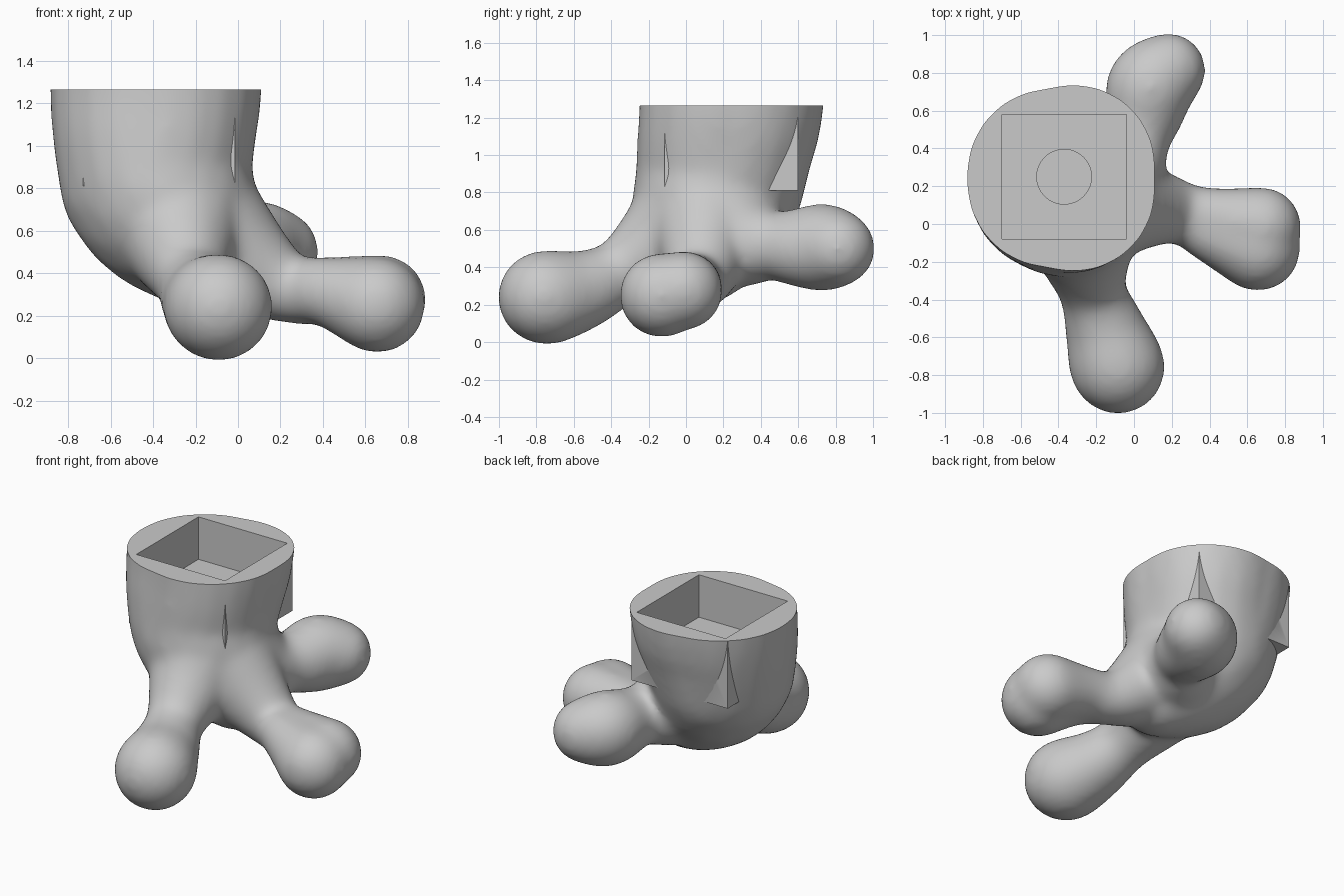
import bpy, bmesh
from mathutils import Vector, Matrix

cube = bpy.data.objects.get("Cube")
if cube:
    bpy.data.objects.remove(cube)

mat = bpy.data.materials.new("plain grey")
mat.use_nodes = True
grey = (0.59, 0.59, 0.59, 1)
mat.diffuse_color = grey
mat.node_tree.nodes["Principled BSDF"].inputs["Base Color"].default_value = grey


def make_object(name, bm):
    mesh = bpy.data.meshes.new(name)
    bm.to_mesh(mesh)
    bm.free()
    mesh.materials.append(mat)
    obj = bpy.data.objects.new(name, mesh)
    bpy.context.collection.objects.link(obj)
    return obj


def box(name, lo, hi):
    lo, hi = Vector(lo), Vector(hi)
    bm = bmesh.new()
    bmesh.ops.create_cube(bm, size=1, matrix=Matrix.Translation((lo + hi) / 2) @ Matrix.Diagonal((*(hi - lo), 1)))
    return make_object(name, bm)


def sweep(bm, keys, steps=8):
    """Run a ball of changing radius along a smooth path of (x, y, z, radius)."""
    pts = [Vector(k) for k in keys]
    pts = [pts[0]] + pts + [pts[-1]]
    for a, b, c, d in zip(pts, pts[1:], pts[2:], pts[3:]):
        for i in range(steps + 1):
            t = i / steps
            p = (2 * b + (c - a) * t + (2 * a - 5 * b + 4 * c - d) * t**2 + (3 * b - a - 3 * c + d) * t**3) / 2
            bmesh.ops.create_icosphere(bm, subdivisions=3, radius=p.w + 0.014, matrix=Matrix.Translation(p.xyz))


def apply_all(obj):
    bpy.context.view_layer.objects.active = obj
    for m in list(obj.modifiers):
        bpy.ops.object.modifier_apply(modifier=m.name)


def boolean(obj, tool, operation):
    m = obj.modifiers.new(operation, 'BOOLEAN')
    m.object, m.operation, m.solver = tool, operation, 'EXACT'
    apply_all(obj)
    bpy.data.objects.remove(tool)


bm = bmesh.new()

# Leg: squarer on the left side, so four nearby sweeps that converge lower down
for dx, dy, r in ((0.062, 0.06, 0.423), (-0.05, 0.022, 0.44)):
    for side in (-1, 1):
        sweep(bm, [(-0.383 + dx, 0.26 + side * dy, 1.7, r + 0.01),
                   (-0.383 + dx, 0.243 + side * dy, 1.27, r),
                   (-0.39 + dx * 0.8, 0.21 + side * dy * 0.8, 1.05, r - 0.01),
                   (-0.392, 0.18, 0.85, 0.44)], steps=6)

# Heel curving down into the palm
sweep(bm, [(-0.392, 0.18, 0.85, 0.44), (-0.33, 0.14, 0.73, 0.41), (-0.21, 0.12, 0.56, 0.31),
           (-0.09, 0.1, 0.43, 0.215)])

# Front toe
sweep(bm, [(-0.29, 0.08, 0.7, 0.34), (-0.265, -0.12, 0.53, 0.245), (-0.22, -0.35, 0.375, 0.168),
           (-0.155, -0.55, 0.28, 0.198), (-0.1, -0.72, 0.242, 0.238), (-0.085, -0.757, 0.24, 0.238)])

# Left toe, with a bulb broader than it is tall
for keys in ([(0.42, 0.03, 0.315, 0.15), (0.675, -0.015, 0.275, 0.2)],
             [(0.42, -0.05, 0.31, 0.15), (0.655, -0.13, 0.25, 0.215)]):
    sweep(bm, [(-0.25, 0.12, 0.7, 0.33), (0.08, 0.09, 0.42, 0.2), (0.25, 0.06, 0.325, 0.15)] + keys)

# Back toe
sweep(bm, [(-0.25, 0.15, 0.7, 0.34), (-0.08, 0.3, 0.54, 0.23), (0.01, 0.45, 0.52, 0.17),
           (0.06, 0.6, 0.505, 0.195), (0.09, 0.73, 0.507, 0.222), (0.182, 0.813, 0.5, 0.187)])

# Blend everything into one skin
foot = make_object("three_toed_foot", bm)
remesh = foot.modifiers.new("blend", 'REMESH')
remesh.mode, remesh.voxel_size = 'VOXEL', 0.02
smooth = foot.modifiers.new("soften", 'SMOOTH')
smooth.factor, smooth.iterations = 0.5, 36
apply_all(foot)

# Square socket block with corners that break through the leg
boolean(foot, box("socket_block", (-0.73, -0.115, 0.81), (-0.015, 0.6, 1.4)), 'UNION')
boolean(foot, box("flat_top_cutter", (-2, -2, 1.265), (2, 2, 3)), 'DIFFERENCE')
boolean(foot, box("socket_cutter", (-0.7, -0.08, 0.98), (-0.04, 0.58, 1.5)), 'DIFFERENCE')

# Round recess in the socket floor
bm = bmesh.new()
bmesh.ops.create_cone(bm, cap_ends=True, segments=64, radius1=0.145, radius2=0.145, depth=0.2,
                      matrix=Matrix.Translation((-0.37, 0.25, 1.0)))
boolean(foot, make_object("recess_cutter", bm), 'DIFFERENCE')

foot.data.materials.clear()
foot.data.materials.append(mat)
bpy.ops.object.select_all(action='DESELECT')
foot.select_set(True)
bpy.context.view_layer.objects.active = foot
bpy.ops.object.shade_smooth_by_angle(angle=0.6)
